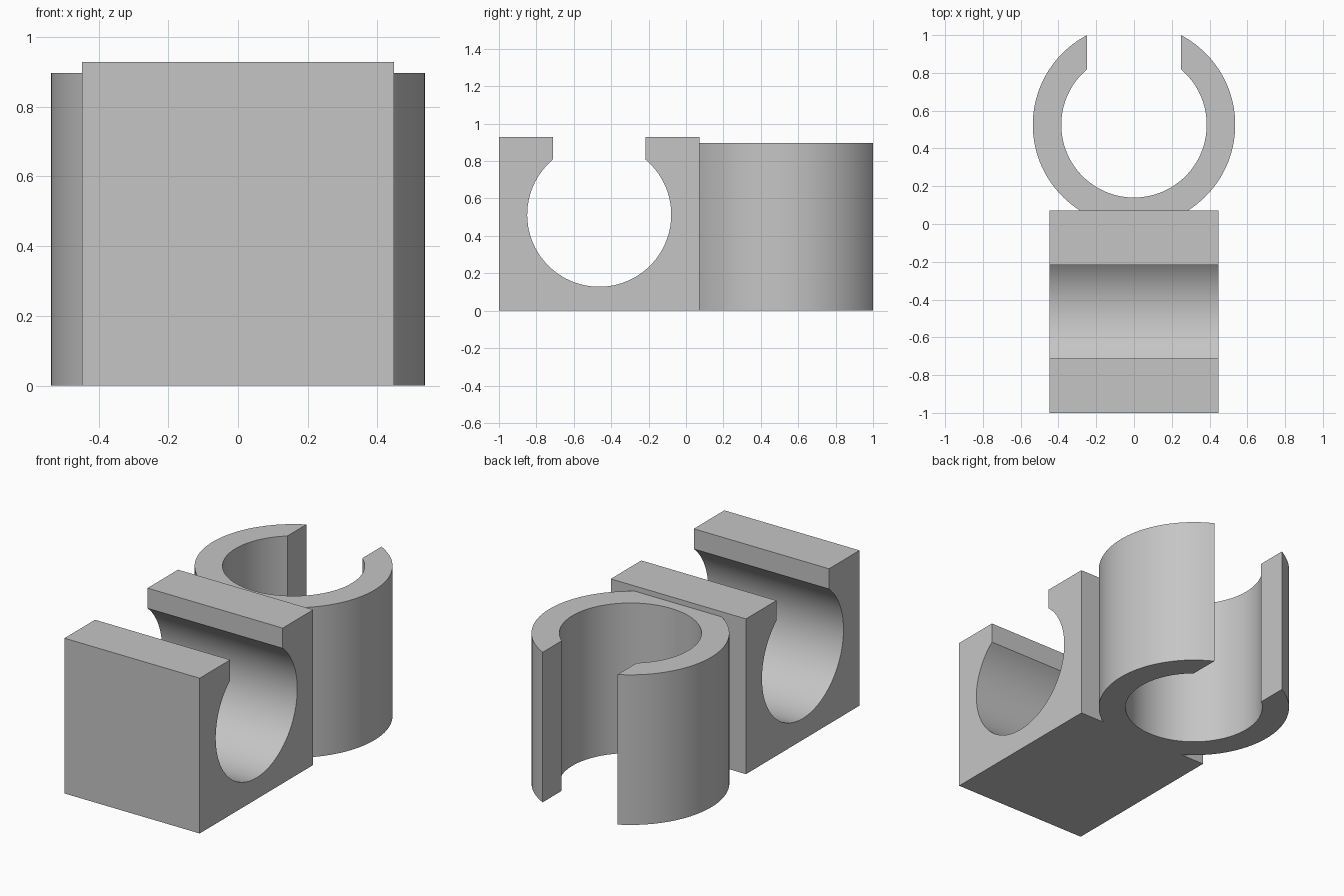
import bpy
import bmesh
from math import sin, cos, asin, pi
from mathutils import Vector

cube = bpy.data.objects.get("Cube")
if cube:
    bpy.data.objects.remove(cube, do_unlink=True)

BORE = 0.385         # inner radius of both clips
GAP = 0.248          # half width of both slots

grey = bpy.data.materials.new("plain grey")
grey.use_nodes = True
colour = (0.56, 0.56, 0.56, 1)
grey.diffuse_color = colour
grey.node_tree.nodes["Principled BSDF"].inputs["Base Color"].default_value = colour


def arc(centre, radius, start, end, steps):
    """Points on an arc, both ends included."""
    angles = [start + (end - start) * i / steps for i in range(steps + 1)]
    return [(centre[0] + radius * cos(a), centre[1] + radius * sin(a)) for a in angles]


def extrude_profile(name, profile, to_3d, direction):
    """Closed solid from a flat outline swept along a direction."""
    bm = bmesh.new()
    face = bm.faces.new([bm.verts.new(to_3d(u, v)) for u, v in profile])
    swept = bmesh.ops.extrude_face_region(bm, geom=[face], use_keep_orig=True)
    moved = [g for g in swept["geom"] if isinstance(g, bmesh.types.BMVert)]
    bmesh.ops.translate(bm, verts=moved, vec=Vector(direction))
    bmesh.ops.recalc_face_normals(bm, faces=bm.faces)
    mesh = bpy.data.meshes.new(name)
    bm.to_mesh(mesh)
    bm.free()
    mesh.materials.append(grey)
    obj = bpy.data.objects.new(name, mesh)
    bpy.context.collection.objects.link(obj)
    bpy.ops.object.select_all(action="DESELECT")
    obj.select_set(True)
    bpy.context.view_layer.objects.active = obj
    bpy.ops.object.shade_smooth_by_angle(angle=pi / 6)
    return obj


# Square clip block: sideways bore, slot open at the top
half_x, front, back, top = 0.447, -1.0, 0.072, 0.928
bore = ((front + back) / 2, 0.513)
lip = pi / 2 - asin(GAP / BORE)          # angle where the slot meets the bore
block = [(front, 0), (back, 0), (back, top), (bore[0] + GAP, top)]
block += arc(bore, BORE, lip, -pi - lip, 72)
block += [(bore[0] - GAP, top), (front, top)]
extrude_profile("square_clip", block, lambda y, z: (-half_x, y, z), (2 * half_x, 0, 0))

# Round clip: upright ring, slot open at the back, joined to the block's back face
outer, centre, height = 0.536, (0, 0.525), 0.897
tip = pi / 2 - asin(GAP / outer)
root = asin((back - centre[1]) / outer)  # angle where the ring meets the block
ring = arc(centre, outer, root, tip, 40)
ring += arc(centre, BORE, lip, -pi - lip, 72)
ring += arc(centre, outer, pi - tip, pi - root, 40)
extrude_profile("round_clip", ring, lambda x, y: (x, y, 0), (0, 0, height))
